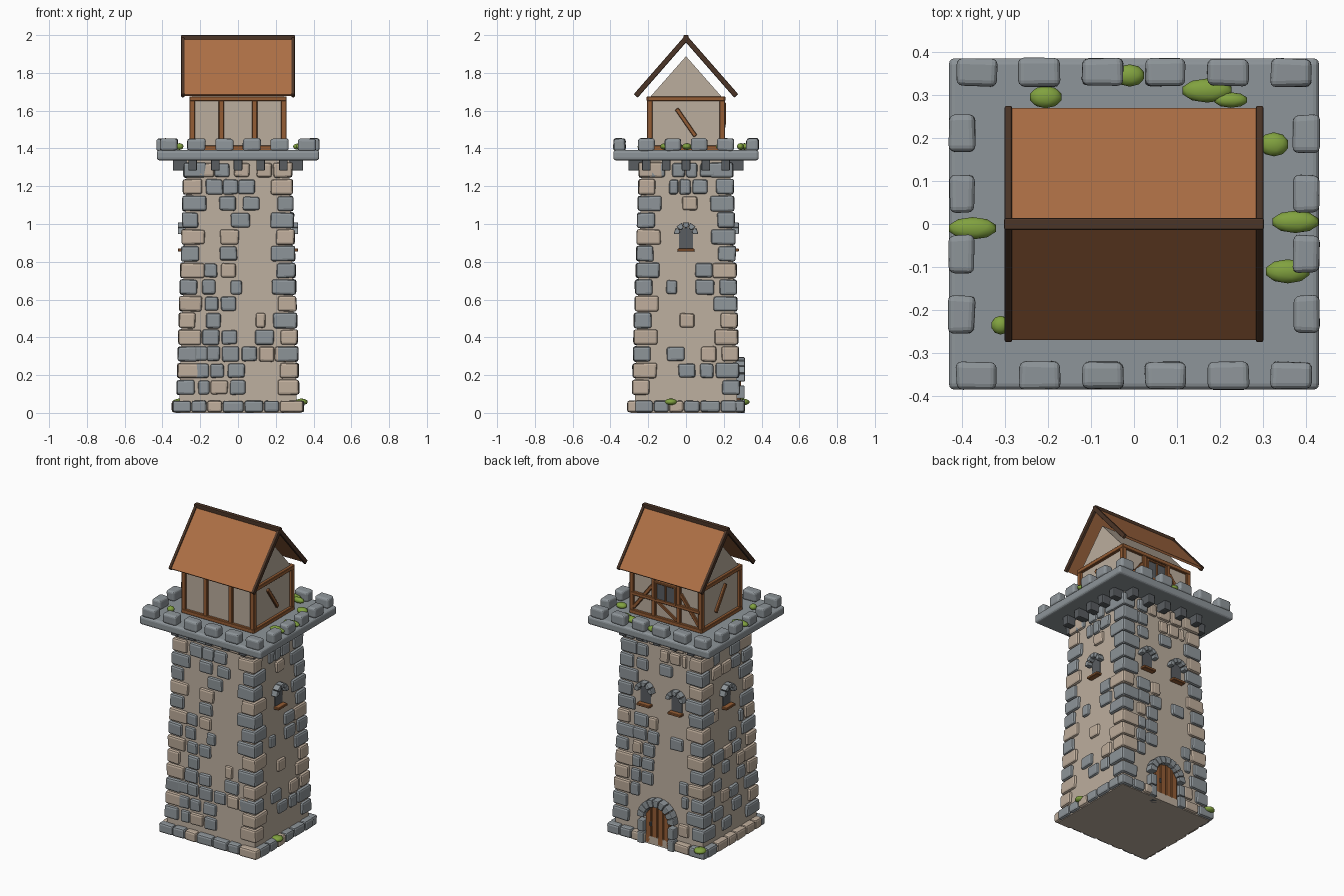
import bpy, bmesh, random
from math import sin, cos, pi, sqrt
from mathutils import Vector, Matrix

if "Cube" in bpy.data.objects:
    bpy.data.objects.remove(bpy.data.objects["Cube"])

random.seed(7)
COL = dict(grey=(.27, .30, .32), dark=(.10, .11, .12), beige=(.52, .42, .33), plaster=(.50, .42, .34),
           roof=(.42, .16, .06), wood=(.30, .11, .035), bark=(.07, .035, .02), moss=(.22, .36, .05))
MATS = {}
for k, c in COL.items():
    MATS[k] = bpy.data.materials.new(k)
    MATS[k].diffuse_color = (*c, 1)


def cube(bm, f):
    """Cube whose unit corners (+-.5) are mapped by f."""
    for v in bmesh.ops.create_cube(bm, size=1)['verts']:
        v.co = f(v.co.copy())


def box(bm, c, d, jit=0.0, m=Matrix()):
    c, d = Vector(c), Vector(d)
    cube(bm, lambda p: m @ (c + p * d + Vector([random.uniform(-jit, jit) for _ in range(3)])))


def beam(bm, p, q, w, d, side=(1, 0, 0)):
    """Square bar from p to q, w wide along side, d deep."""
    p, q = Vector(p), Vector(q)
    z = (q - p).normalized()
    x = Vector(side)
    x = (x - z * x.dot(z)).normalized()
    y = z.cross(x)
    cube(bm, lambda t: (p + q) / 2 + x * t.x * w + y * t.y * d + (q - p) * t.z)


def finish(name, bm, mat, bevel=0.0, seg=2):
    bmesh.ops.recalc_face_normals(bm, faces=bm.faces)
    me = bpy.data.meshes.new(name)
    bm.to_mesh(me)
    bm.free()
    ob = bpy.data.objects.new(name, me)
    bpy.context.collection.objects.link(ob)
    me.materials.append(MATS[mat])
    if bevel:
        b = ob.modifiers.new('bevel', 'BEVEL')
        b.width, b.segments = bevel, seg
    return ob


def hx(z): return .312 - .032 * z      # tapered half widths of the tower
def hy(z): return .272 - .030 * z


def half(s, z): return hx(z) if s % 2 else hy(z)   # wall distance of side s
def turn(s): return Matrix.Rotation(s * pi / 2, 4, 'Z')   # 0 front, 1 right, 2 back, 3 left


# tower core and foot
bm = bmesh.new()
cube(bm, lambda p: Vector((p.x * 2 * hx(.665 + p.z * 1.33), p.y * 2 * hy(.665 + p.z * 1.33), (p.z + .5) * 1.35)))
box(bm, (0, 0, .025), (.66, .58, .05))
finish('tower_core', bm, 'plaster')

# wall stones: grey and beige
stones = {'grey': bmesh.new(), 'beige': bmesh.new()}


def pick(p=.6): return stones['grey' if random.random() < p else 'beige']


def stone(s, u, z, w, bm=None, h=.078):
    box(bm or pick(), (u, -half(s, z), z), (w, .034, h * random.uniform(.93, 1.03)), .003, turn(s))


rows = [.135 + .0885 * i for i in range(14)]
front = {0: [(-.18, .06), (-.10, .09), (0, .08)], 1: [(-.19, .07), (-.11, .07), (-.01, .09)],
         2: [(-.2, .08), (-.13, .07), (-.04, .09), (.06, .08), (.15, .08), (.23, .07)],
         3: [(-.145, .09), (-.045, .08), (.14, .1)], 4: [(-.13, .08), (.12, .05)],
         5: [(-.14, .07), (-.05, .08)], 6: [(-.155, .07), (-.01, .06)], 7: [(-.145, .07), (-.05, .08)],
         8: [(-.05, .09)], 9: [(-.045, .1)], 10: [(.013, .1)], 11: [(-.055, .09), (.07, .09)],
         12: [(-.125, .09), (-.04, .08), (.045, .09)], 13: [(-.17, .09), (-.085, .08), (.02, .08), (.14, .08)]}
right = {1: [(.005, .09), (.11, .07)], 2: [(-.055, .09), (.12, .08)], 4: [(.005, .08)],
         6: [(-.075, .055), (.1, .1)], 7: [(.095, .09)], 11: [(.02, .08)],
         12: [(-.065, .05), (-.005, .06), (.075, .08)], 13: [(-.15, .08), (-.04, .07), (.03, .06), (.115, .08)]}
for s, table in ((0, front), (1, right)):
    for r, items in table.items():
        for u, w in items:
            stone(s, u, rows[r], w)

# openings: side, offset, sill height
windows = [(1, 0, .87), (3, 0, .87), (2, .11, .87), (2, -.11, .87)]
for s in (2, 3):
    for r, z in enumerate(rows):
        lim = (hy(z) if s % 2 else hx(z)) - .1
        dens = .75 if r > 11 or (s == 3 and r == 5) else .5 if r < 4 else .33
        u = -lim
        while u < lim - .03:
            w = min(random.uniform(.06, .1), lim - u)
            c = u + w / 2
            door = s == 2 and z < .33 and abs(c) < .17
            win = any(a == s and abs(c - o) < .1 and .82 < z < 1.05 for a, o, _ in windows)
            if random.random() < dens and not door and not win:
                stone(s, c, z, w)
            u += w + .008

# corner stones, long and short sides alternating
for sx in (-1, 1):
    for sy in (-1, 1):
        for r, z in enumerate(rows):
            lx, ly = (.105, .075) if (r + (sx > 0)) % 2 else (.075, .11)
            lx, ly = lx + .017 + random.uniform(-.008, .01), ly + .017
            box(pick(), (sx * (hx(z) + .017 - lx / 2), sy * (hy(z) + .017 - ly / 2), z), (lx, ly, .08), .003)

# base course
for s in range(4):
    L = .348 if s % 2 == 0 else .272
    u = -L
    while u < L - .02:
        w = random.uniform(.075, .115)
        w = L - u if L - u - w < .05 else w
        if not (s == 2 and abs(u + w / 2) < .085):
            box(pick(), (u + w / 2, -(.325 if s % 2 else .285), .034), (w - .004, .05, .06), .002, turn(s))
        u += w
for k, b in stones.items():
    finish('wall_stones_' + k, b, k, .012)


def arch_panel(bm, s, u, z0, zc, r, out):
    """Flat panel with a round top, set on wall side s."""
    d = half(s, zc)
    pts = [(-r, z0)] + [(-r * cos(i * pi / 10), zc + r * sin(i * pi / 10)) for i in range(11)] + [(r, z0)]
    vs = [bm.verts.new(turn(s) @ Vector((u + x, -d - out, z))) for x, z in pts]
    g = bmesh.ops.extrude_face_region(bm, geom=[bm.faces.new(vs)])
    for v in g['geom']:
        if isinstance(v, bmesh.types.BMVert):
            v.co += turn(s) @ Vector((0, out + .03, 0))


def arch_ring(bm, s, u, zc, r0, r1, n, out):
    """Ring of wedge stones over an opening."""
    d = half(s, zc)
    for i in range(n):
        def f(p, i=i):
            a = (i + .5 + p.x * .93) * pi / n
            r = (r0 + r1) / 2 + p.z * (r1 - r0)
            return turn(s) @ Vector((u - r * cos(a), -d - out / 2 + p.y * (out + .03), zc + r * sin(a)))
        cube(bm, f)


# tower windows and door
panes, rings, sills, door = (bmesh.new() for _ in range(4))
for s, u, z in windows:
    arch_panel(panes, s, u, z, z + .075, .036, .006)
    arch_ring(rings, s, u, z + .075, .036, .066, 5, .022)
    box(sills, (u, -half(s, z) - .012, z - .008), (.09, .045, .016), 0, turn(s))
arch_ring(rings, 2, 0, .165, .085, .132, 9, .03)
for sx in (-1, 1):
    for z in (.035, .11):
        box(rings, (sx * .106, hy(z) + .012, z), (.044, .06, .07))
arch_panel(panes, 2, 0, 0, .165, .086, .004)
for i in range(4):
    def plank(p, i=i):
        x = -.063 + i * .042 + p.x * .039
        z = .005 if p.z < 0 else .165 + sqrt(max(0, .085 ** 2 - x * x))
        return Vector((x, hy(.1) + .006 + p.y * .03, z))
    cube(door, plank)
finish('window_and_door_recesses', panes, 'dark')
finish('arch_stones', rings, 'grey', .006)
finish('window_sills', sills, 'wood', .003, 1)
finish('door_planks', door, 'wood', .003, 1)
bm = bmesh.new()
box(bm, (.045, hy(.13) + .022, .13), (.012, .012, .03))
finish('door_handle', bm, 'dark', .003, 1)

# platform, corbels and battlements
bm = bmesh.new()
box(bm, (0, 0, 1.364), (.86, .77, .054))
finish('platform', bm, 'grey', .014, 3)
bm = bmesh.new()
for s in (-1, 1):
    for i in range(-2, 3):
        box(bm, (i * .12, s * .265, 1.312), (.045, .08, .06))
    for i in (-1.5, -.75, 0, .75, 1.5):
        box(bm, (s * .30, i * .14, 1.312), (.09, .045, .06))
finish('corbels', bm, 'dark', .006)
bm = bmesh.new()
for s in (-1, 1):
    for i in range(6):
        box(bm, (-.365 + i * .146, s * .352, 1.42), (.095, .064, .066), .003)
    for y in (-.21, -.07, .07, .21):
        box(bm, (s * .4, y, 1.42), (.06, .088, .066), .003)
finish('battlements', bm, 'grey', .014, 3)

# upper house: plaster body with gable ends
bm = bmesh.new()
prof = [(-.192, 1.38), (.192, 1.38), (.192, 1.67), (0, 1.888), (-.192, 1.67)]
f = bm.faces.new([bm.verts.new((-.24, y, z)) for y, z in prof])
for v in bmesh.ops.extrude_face_region(bm, geom=[f])['geom']:
    if isinstance(v, bmesh.types.BMVert):
        v.co.x += .48
finish('house_walls', bm, 'plaster')

# timber frame
bm = bmesh.new()
for s in (-1, 1):
    for x in (-.242, -.088, .088, .242):
        box(bm, (x, s * .192, 1.53), (.028, .028, .28))
    for z in (1.403, 1.663):
        box(bm, (0, s * .193, z), (.512, .03, .026))
        box(bm, (s * .243, 0, z), (.03, .41, .026))
    beam(bm, (s * .242, -.05, 1.61), (s * .242, .05, 1.465), .022, .022)
    beam(bm, (s * .23, .195, 1.43), (s * .10, .195, 1.60), .02, .022, (0, 1, 0))
    box(bm, (s * .07, .198, 1.58), (.016, .03, .11))
box(bm, (0, .196, 1.52), (.48, .026, .022))
box(bm, (0, .198, 1.58), (.012, .03, .1))
box(bm, (0, .198, 1.635), (.156, .03, .014))
beam(bm, (-.075, .194, 1.42), (.075, .194, 1.515), .02, .018, (0, 1, 0))
finish('timber_frame', bm, 'wood', .003, 1)
bm = bmesh.new()
box(bm, (0, .196, 1.58), (.13, .02, .1))
finish('house_window_panes', bm, 'dark')

# roof slabs, barge boards and ridge
slab, trim = bmesh.new(), bmesh.new()
for s in (-1, 1):
    beam(slab, (0, 0, 1.982), (0, s * .264, 1.682), .575, .014)
    for x in (-.292, .292):
        beam(trim, (x, 0, 1.982), (x, s * .266, 1.678), .018, .028)
box(trim, (0, 0, 1.985), (.604, .028, .03))
finish('roof_slabs', slab, 'roof')
finish('roof_trim', trim, 'bark', .005)

# moss tufts
tufts = [(-.205, .295, .038, .026), (-.01, .345, .035, .026), (.17, .31, .06, .028), (.225, .288, .04, .018),
         (.325, .185, .035, .028), (.375, .005, .056, .026), (.357, -.11, .053, .028),
         (-.375, -.01, .057, .026), (-.31, -.235, .022, .022)]
bm = bmesh.new()
for x, y, a, b, z in [t + (1.41,) for t in tufts] + [(.335, -.08, .035, .035, .058), (-.31, .3, .038, .038, .058)]:
    m = Matrix.Translation((x, y, z)) @ Matrix.Diagonal((a, b, .018, 1))
    bmesh.ops.create_icosphere(bm, subdivisions=2, radius=1, matrix=m)
ob = finish('moss', bm, 'moss')
ob.data.shade_smooth()

for m in bpy.data.materials:
    if m.users and not m.is_grease_pencil:
        m.use_nodes = True
        m.node_tree.nodes["Principled BSDF"].inputs["Base Color"].default_value = m.diffuse_color
